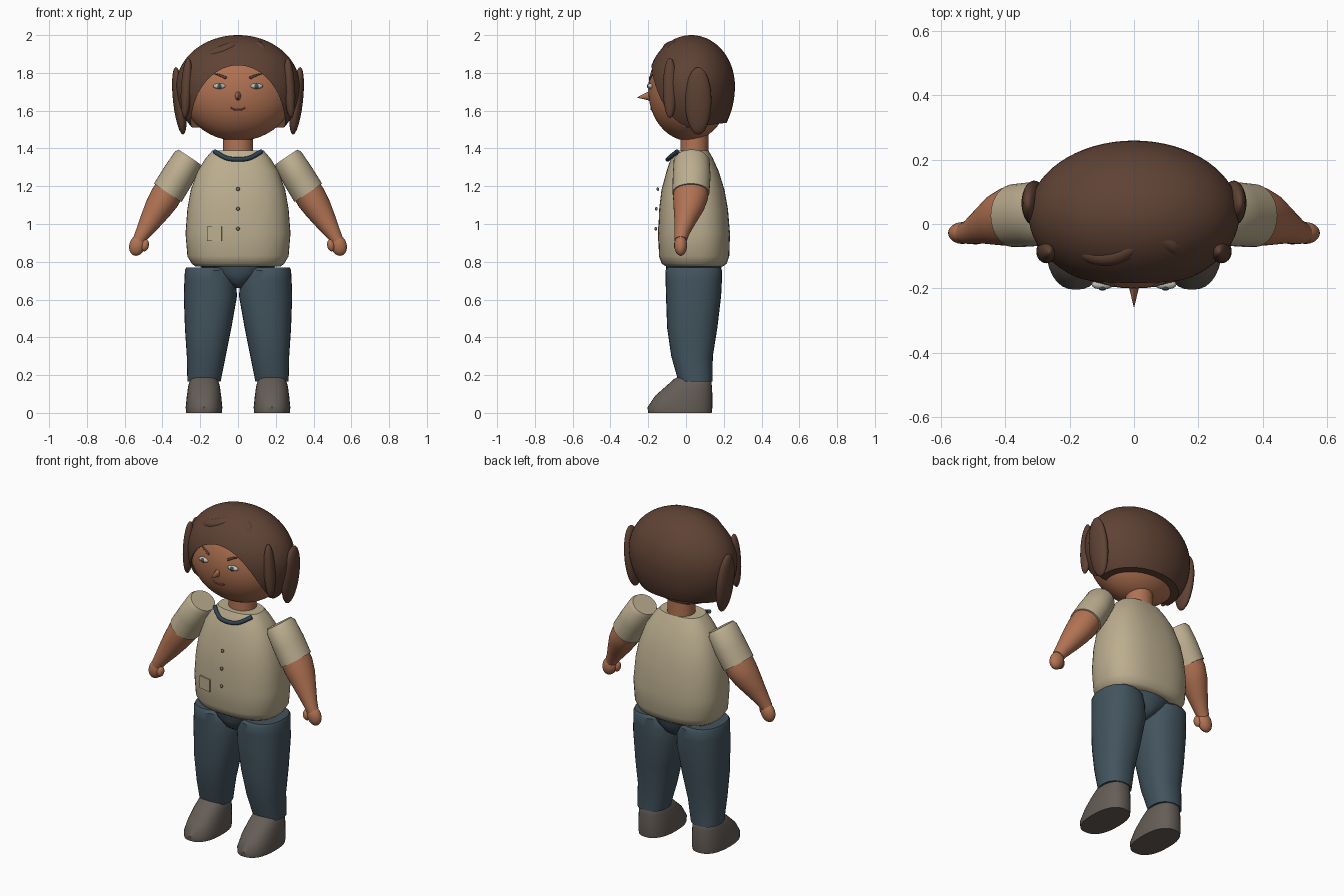
import bpy, bmesh, math
from mathutils import Vector, Matrix

if "Cube" in bpy.data.objects:
    bpy.data.objects.remove(bpy.data.objects["Cube"])


def mat(name, rgb):
    m = bpy.data.materials.new(name)
    m.diffuse_color = (*rgb, 1)
    m.use_nodes = True
    m.node_tree.nodes["Principled BSDF"].inputs["Base Color"].default_value = m.diffuse_color
    return m


SKIN = mat("skin", (0.44, 0.17, 0.085))
HAIR = mat("brown hair", (0.115, 0.055, 0.035))
SHIRT = mat("tan shirt", (0.50, 0.42, 0.275))
DENIM = mat("dark denim", (0.055, 0.088, 0.112))
SHOE = mat("grey shoe", (0.13, 0.11, 0.095))
COLLAR = mat("navy trim", (0.03, 0.055, 0.085))
WHITE = mat("eye white", (0.55, 0.55, 0.50))
IRIS = mat("iris", (0.06, 0.09, 0.08))
LIP = mat("lip", (0.25, 0.08, 0.05))
BUTTON = mat("button", (0.22, 0.17, 0.11))


def finish(name, bm, material, angle=40):
    bmesh.ops.recalc_face_normals(bm, faces=bm.faces)
    me = bpy.data.meshes.new(name)
    bm.to_mesh(me)
    bm.free()
    ob = bpy.data.objects.new(name, me)
    bpy.context.collection.objects.link(ob)
    me.materials.append(material)
    smooth(ob, angle)
    return ob


def smooth(ob, angle=40):
    bpy.ops.object.select_all(action='DESELECT')
    ob.select_set(True)
    bpy.context.view_layer.objects.active = ob
    bpy.ops.object.shade_smooth_by_angle(angle=math.radians(angle))


def loft(name, rings, material, axis=(0, 0, 1), power=2.0, n=32, angle=40):
    """Skin superellipse rings (x, y, z, radius_side, radius_depth) along an axis."""
    d = Vector(axis).normalized()
    u = Vector((0, 1, 0)).cross(d).normalized()
    v = d.cross(u)
    bm = bmesh.new()
    loops = []
    for x, y, z, ru, rv in rings:
        loop = []
        for i in range(n):
            a = 2 * math.pi * i / n
            c, s = math.cos(a), math.sin(a)
            pu = math.copysign(abs(c) ** (2 / power), c) * ru
            pv = math.copysign(abs(s) ** (2 / power), s) * rv
            loop.append(bm.verts.new(Vector((x, y, z)) + u * pu + v * pv))
        loops.append(loop)
    for a, b in zip(loops, loops[1:]):
        for i in range(n):
            j = (i + 1) % n
            bm.faces.new((a[i], a[j], b[j], b[i]))
    bm.faces.new(loops[0])
    bm.faces.new(loops[-1])
    return finish(name, bm, material, angle)


def ball(name, loc, radii, material, tilt=0, seg=24):
    bm = bmesh.new()
    bmesh.ops.create_uvsphere(bm, u_segments=seg, v_segments=seg // 2, radius=1)
    bm.transform(Matrix.Translation(loc) @ Matrix.Rotation(tilt, 4, 'Y')
                 @ Matrix.Diagonal((*radii, 1)))
    return finish(name, bm, material, 60)


def tube(name, pts, depth, material, radii=None):
    cu = bpy.data.curves.new(name, 'CURVE')
    cu.dimensions = '3D'
    cu.bevel_depth = depth
    cu.bevel_resolution = 3
    cu.use_fill_caps = True
    sp = cu.splines.new('NURBS')
    sp.points.add(len(pts) - 1)
    for i, p in enumerate(pts):
        sp.points[i].co = (*p, 1)
        sp.points[i].radius = radii[i] if radii else 1
    sp.use_endpoint_u = True
    sp.order_u = 3
    sp.resolution_u = 6
    cu.materials.append(material)
    ob = bpy.data.objects.new(name, cu)
    bpy.context.collection.objects.link(ob)
    return ob


# head and neck
HC, HR = Vector((0, 0.015, 1.71)), Vector((0.3, 0.215, 0.27))
ball("head", HC, HR, SKIN, seg=48)
loft("neck", [(0, 0.045, 1.33, 0.08, 0.075), (0, 0.045, 1.50, 0.078, 0.073)], SKIN)


def face_pt(x, z, out=0.0):
    k = 1 - (x / HR.x) ** 2 - ((z - HC.z) / HR.z) ** 2
    return (x, HC.y - HR.y * math.sqrt(k) - out, z)


# hair cap: fuller lower half, flat nape cut and arched face opening
KC, KR = Vector((0, 0.028, 1.73)), Vector((0.327, 0.231, 0.27))
bm = bmesh.new()
bmesh.ops.create_uvsphere(bm, u_segments=64, v_segments=40, radius=1)
for v in bm.verts:
    rz = KR.z if v.co.z > 0 else 0.33
    v.co = KC + Vector((v.co.x * KR.x, v.co.y * KR.y, v.co.z * rz))
cut = bmesh.ops.bisect_plane(bm, geom=bm.verts[:] + bm.edges[:] + bm.faces[:],
                             plane_co=(0, 0, 1.51), plane_no=(0, 0.12, -1), clear_outer=True)
bmesh.ops.holes_fill(bm, edges=[e for e in bm.edges if e.is_boundary])
hair = finish("hair_cap", bm, HAIR)
bm = bmesh.new()
bmesh.ops.create_cone(bm, cap_ends=True, segments=64, radius1=1, radius2=1, depth=1)
bm.transform(Matrix.Translation((0, -0.5, 1.52)) @ Matrix.Diagonal((0.25, 1, 0.32, 1))
             @ Matrix.Rotation(math.pi / 2, 4, 'X'))
cutter = finish("face_cutter", bm, HAIR)
cutter.hide_render = True
mod = hair.modifiers.new("face_opening", 'BOOLEAN')
mod.operation = 'DIFFERENCE'
mod.solver = 'EXACT'
mod.object = cutter
bpy.context.view_layer.objects.active = hair
bpy.ops.object.modifier_apply(modifier=mod.name)
bpy.data.objects.remove(cutter)
smooth(hair)


# fringe strands laid on the cap
def hair_pt(x, y, sink=0.925):
    k = 1 - (x / KR.x) ** 2 - ((y - KC.y) / KR.y) ** 2
    p = Vector((x, y, KC.z + KR.z * math.sqrt(max(k, 0))))
    return KC + (p - KC) * sink


tube("fringe_left", [hair_pt(*p) for p in
     ((-0.24, -0.065), (-0.17, -0.10), (-0.08, -0.115), (0.0, -0.08), (0.05, -0.035))],
     0.032, HAIR, (0.2, 0.85, 1.05, 0.85, 0.2))
tube("fringe_right", [hair_pt(*p) for p in
     ((0.05, -0.03), (0.10, -0.05), (0.15, -0.09), (0.18, -0.15))],
     0.03, HAIR, (0.2, 0.95, 0.95, 0.2))

# nose, mouth
bm = bmesh.new()
bmesh.ops.create_cone(bm, cap_ends=True, segments=12, radius1=1, radius2=0.05, depth=1)
bm.transform(Matrix.Translation((0, -0.222, 1.68)) @ Matrix.Diagonal((0.018, 0.07, 0.028, 1))
             @ Matrix.Rotation(math.pi / 2, 4, 'X'))
for v in bm.verts:
    if v.co.y < -0.23:
        v.co.z -= 0.01
finish("nose", bm, SKIN)
tube("mouth", [face_pt(x, z) for x, z in
     ((-0.038, 1.615), (-0.018, 1.603), (0, 1.606), (0.018, 1.603), (0.038, 1.615))], 0.004, LIP)

# torso
loft("shirt", [(0, 0.045, 0.775, 0.225, 0.15), (0, 0.043, 0.79, 0.245, 0.172),
               (0, 0.043, 0.83, 0.268, 0.186), (0, 0.043, 0.95, 0.278, 0.19),
               (0, 0.04, 1.08, 0.268, 0.182), (0, 0.037, 1.18, 0.25, 0.167),
               (0, 0.035, 1.28, 0.215, 0.138), (0, 0.031, 1.35, 0.17, 0.11),
               (0, 0.03, 1.39, 0.135, 0.088)], SHIRT, power=2.5, n=48)
tube("collar", [(-0.125, -0.045, 1.385), (-0.085, -0.08, 1.358), (-0.04, -0.097, 1.342),
                (0.04, -0.097, 1.342), (0.085, -0.08, 1.358), (0.125, -0.045, 1.385)],
     0.012, COLLAR)
for i, (z, y) in enumerate(((1.185, -0.149), (1.08, -0.157), (0.975, -0.16))):
    ball(f"button_{i + 1}", (0, y, z), (0.01, 0.007, 0.01), BUTTON, seg=12)
bm = bmesh.new()
bmesh.ops.create_cube(bm, size=1)
bm.transform(Matrix.Translation((-0.125, -0.137, 0.948)) @ Matrix.Rotation(-0.2, 4, 'Z')
             @ Matrix.Diagonal((0.08, 0.009, 0.075, 1)))
finish("pocket", bm, SHIRT)

# trouser seat
loft("trouser_seat", [(0, 0.04, 0.66, 0.02, 0.07), (0, 0.04, 0.69, 0.07, 0.12),
                      (0, 0.04, 0.74, 0.16, 0.142), (0, 0.042, 0.79, 0.215, 0.15)], DENIM)

for s, side in ((1, "right"), (-1, "left")):
    # side locks of hair
    ball(f"side_lock_{side}", (s * 0.31, 0.065, 1.652), (0.034, 0.07, 0.18), HAIR, s * 0.11)
    ball(f"front_lock_{side}", (s * 0.272, -0.085, 1.72), (0.03, 0.037, 0.16), HAIR, -s * 0.06)
    # eyes and brows
    e = Vector(face_pt(s * 0.098, 1.73))
    ball(f"eye_{side}", e, (0.034, 0.016, 0.015), WHITE, seg=16)
    ball(f"iris_{side}", e + Vector((0, -0.01, 0)), (0.014, 0.009, 0.013), IRIS, seg=16)
    tube(f"brow_{side}", [face_pt(s * x, z) for x, z in
         ((0.062, 1.772), (0.095, 1.79), (0.13, 1.797))], 0.007, HAIR, (1, 0.9, 0.3))
    # sleeve, forearm, hand
    d = (s * 0.56, 0, -0.83)
    loft(f"sleeve_{side}", [(s * 0.256, 0.03, 1.355, 0.07, 0.08),
                            (s * 0.268, 0.03, 1.337, 0.081, 0.095),
                            (s * 0.32, 0.03, 1.25, 0.087, 0.1),
                            (s * 0.372, 0.026, 1.165, 0.088, 0.098)], SHIRT, d)
    loft(f"forearm_{side}", [(s * 0.36, 0.026, 1.185, 0.08, 0.09),
                             (s * 0.39, 0.024, 1.135, 0.081, 0.092),
                             (s * 0.425, 0.015, 1.08, 0.073, 0.08),
                             (s * 0.465, -0.003, 1.015, 0.058, 0.058),
                             (s * 0.505, -0.022, 0.95, 0.04, 0.04),
                             (s * 0.525, -0.028, 0.915, 0.034, 0.033)], SKIN, d)
    ball(f"hand_{side}", (s * 0.532, -0.028, 0.888), (0.043, 0.034, 0.058), SKIN, -s * 0.35)
    ball(f"thumb_{side}", (s * 0.492, -0.042, 0.887), (0.02, 0.022, 0.032), SKIN, -s * 0.2)
    # trouser leg
    loft(f"trouser_leg_{side}", [(s * 0.18, 0.05, 0.165, 0.088, 0.09),
                                 (s * 0.168, 0.032, 0.30, 0.103, 0.11),
                                 (s * 0.158, 0.033, 0.45, 0.123, 0.133),
                                 (s * 0.146, 0.04, 0.62, 0.141, 0.146),
                                 (s * 0.148, 0.041, 0.70, 0.136, 0.149),
                                 (s * 0.156, 0.041, 0.755, 0.125, 0.15),
                                 (s * 0.162, 0.041, 0.77, 0.112, 0.138)], DENIM, power=2.3)
    # shoe
    loft(f"shoe_{side}", [(s * 0.18, -0.032, 0.0, 0.095, 0.168),
                          (s * 0.18, -0.032, 0.03, 0.097, 0.172),
                          (s * 0.18, -0.012, 0.09, 0.091, 0.152),
                          (s * 0.18, 0.015, 0.14, 0.084, 0.122),
                          (s * 0.18, 0.035, 0.18, 0.073, 0.098),
                          (s * 0.18, 0.045, 0.2, 0.052, 0.07)], SHOE, power=2.4)
